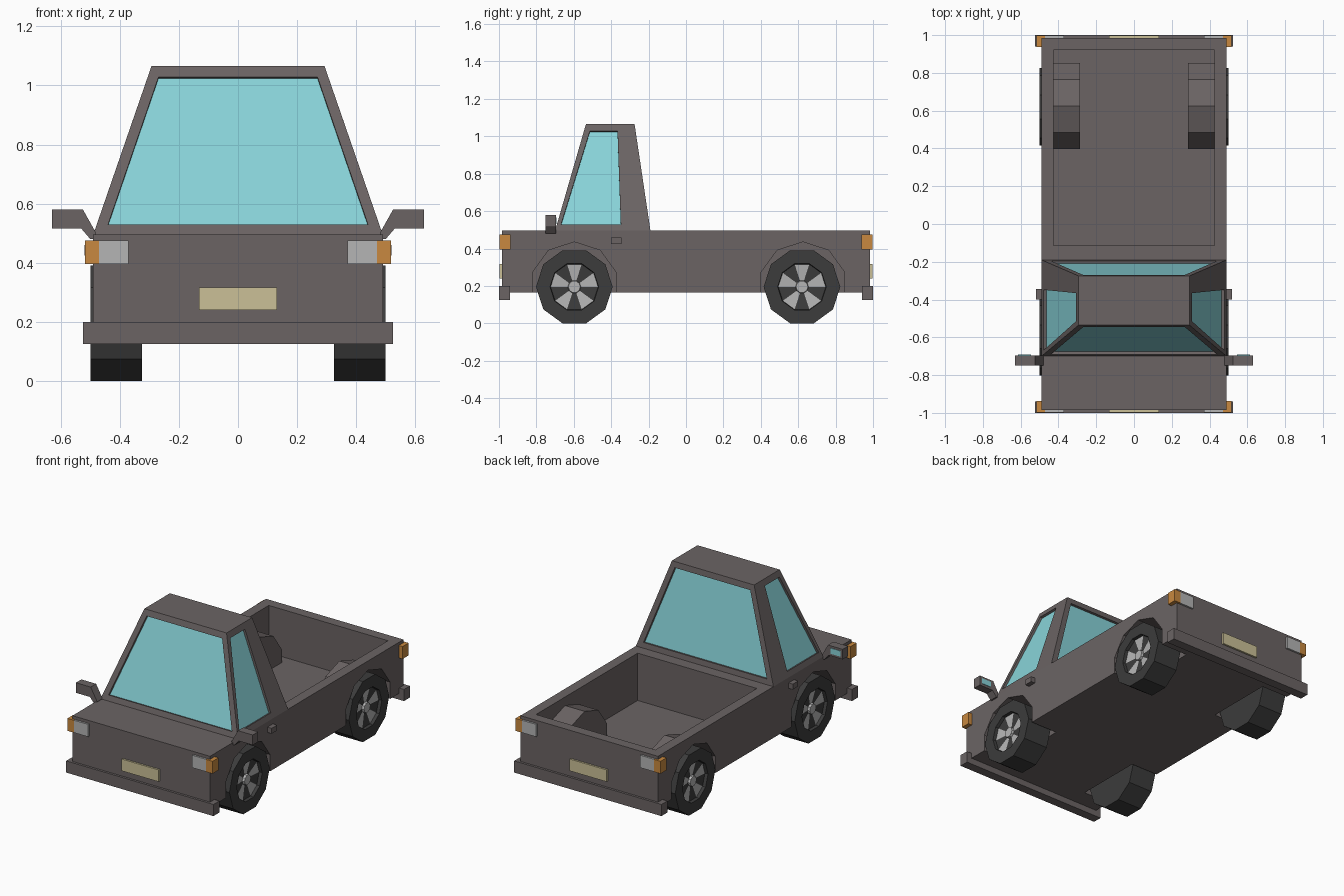
import bpy, bmesh
from math import sin, cos, radians
from mathutils import Vector

if "Cube" in bpy.data.objects:
    bpy.data.objects.remove(bpy.data.objects["Cube"])


def mat(name, r, g, b):
    m = bpy.data.materials.new(name)
    m.diffuse_color = (r, g, b, 1)
    m.use_nodes = True
    m.node_tree.nodes["Principled BSDF"].inputs["Base Color"].default_value = m.diffuse_color
    return m


PAINT = mat("paint", .147, .127, .127)
GLASS = mat("glass", .25, .66, .70)
AMBER = mat("amber", .58, .25, .05)
PLATE = mat("plate", .60, .53, .31)
RUBBER = mat("rubber", .045, .045, .045)
METAL = mat("metal", .46, .46, .46)


def finish(bm, name, *mats):
    bmesh.ops.recalc_face_normals(bm, faces=bm.faces)
    me = bpy.data.meshes.new(name)
    bm.to_mesh(me)
    bm.free()
    for m in mats:
        me.materials.append(m)
    ob = bpy.data.objects.new(name, me)
    bpy.context.collection.objects.link(ob)
    return ob


def prism(name, ring_a, ring_b, m):
    bm = bmesh.new()
    a = [bm.verts.new(p) for p in ring_a]
    b = [bm.verts.new(p) for p in ring_b]
    bm.faces.new(a)
    bm.faces.new(b[::-1])
    for i in range(len(a)):
        j = (i + 1) % len(a)
        bm.faces.new((a[i], b[i], b[j], a[j]))
    return finish(bm, name, m)


def box(name, x, y, z, m):
    ring = [(x[0], y[0]), (x[1], y[0]), (x[1], y[1]), (x[0], y[1])]
    return prism(name, [(*p, z[0]) for p in ring], [(*p, z[1]) for p in ring], m)


def arch(name, x, cy, r):
    # ten-sided drum with a corner at the top
    ring = [(cy + r * sin(radians(36 * k)), .2 + r * cos(radians(36 * k))) for k in range(10)]
    return prism(name, [(x[0], *p) for p in ring], [(x[1], *p) for p in ring], m=PAINT)


def combine(ob, tool, op):
    tool.hide_render = True
    mod = ob.modifiers.new(op, 'BOOLEAN')
    mod.operation, mod.solver, mod.object = op, 'EXACT', tool
    bpy.context.view_layer.objects.active = ob
    bpy.ops.object.modifier_apply(modifier=mod.name)
    bpy.data.objects.remove(tool)


FRONT, REAR = -.597, .625

# body with open bed and wheel wells
body = box("body", (-.49, .49), (-.985, .985), (.165, .495), PAINT)
combine(body, box("bed_cut", (-.425, .425), (-.115, .92), (.19, .6), PAINT), 'DIFFERENCE')
for s in (1, -1):
    hump = arch("hump", (s * .285, s * .45), REAR, .24)
    # keep the hump above the underside
    combine(hump, box("trim", (-1, 1), (-1, 1), (-.5, .175), PAINT), 'DIFFERENCE')
    combine(body, hump, 'UNION')
    for cy in (FRONT, REAR):
        combine(body, arch("well_cut", (s * .30, s * .60), cy, .235), 'DIFFERENCE')

# cabin: tapered shell with recessed windows
low = [Vector(p) for p in ((-.49, -.70, .495), (.49, -.70, .495), (.49, -.19, .495), (-.49, -.19, .495))]
top = [Vector(p) for p in ((-.293, -.535, 1.065), (.293, -.535, 1.065), (.293, -.275, 1.065), (-.293, -.275, 1.065))]
END = [(.04, .06), (.96, .06), (.94, .935), (.06, .935)]
RIGHT = [(.045, .06), (.69, .06), (.65, .935), (.115, .935)]
LEFT = [(1 - u, v) for u, v in (RIGHT[1], RIGHT[0], RIGHT[3], RIGHT[2])]
bm = bmesh.new()
bm.faces.new([bm.verts.new(p) for p in top])
bm.faces.new([bm.verts.new(p) for p in low])
for i, window in enumerate((END, RIGHT, END, LEFT)):
    j = (i + 1) % 4
    quad = [low[i], low[j], top[j], top[i]]
    inward = -(quad[1] - quad[0]).cross(quad[3] - quad[0]).normalized() * .015
    rim = [quad[0].lerp(quad[1], u).lerp(quad[3].lerp(quad[2], u), v) for u, v in window]
    loops = [[bm.verts.new(p) for p in ring] for ring in (quad, rim, [p + inward for p in rim])]
    for a, b in zip(loops, loops[1:]):
        for k in range(4):
            n = (k + 1) % 4
            bm.faces.new((a[k], a[n], b[n], b[k]))
    bm.faces.new(loops[2]).material_index = 1
bmesh.ops.remove_doubles(bm, verts=bm.verts, dist=.0001)
finish(bm, "cabin", PAINT, GLASS)


def wheel(name, s, cy):
    # lathe of ten segments; every other rim sector is a bright spoke
    profile = [(.205, .325), (.205, .50), (.13, .50), (.127, .48), (.035, .472), (.032, .487)]
    bm = bmesh.new()
    rings = [[bm.verts.new((s * x, cy + r * cos(radians(36 * k)), .195 + r * sin(radians(36 * k))))
              for k in range(10)] for r, x in profile]
    for n, (a, b) in enumerate(zip(rings, rings[1:])):
        for k in range(10):
            j = (k + 1) % 10
            f = bm.faces.new((a[k], a[j], b[j], b[k]))
            f.material_index = int(n == 4 or (n == 3 and k % 2 == 0))
    bm.faces.new(rings[0])
    bm.faces.new(rings[-1]).material_index = 1
    finish(bm, name, RUBBER, METAL)


# parts repeated left and right
for s, side in ((1, "right"), (-1, "left")):
    wheel("front_wheel_" + side, s, FRONT)
    wheel("rear_wheel_" + side, s, REAR - .005)
    box("door_handle_" + side, (s * .48, s * .52), (-.40, -.345), (.425, .46), PAINT)
    outline = [(.48, .50), (.525, .58), (.63, .58), (.63, .515), (.53, .515), (.50, .48), (.48, .48)]
    prism("mirror_" + side, [(s * x, -.75, z) for x, z in outline],
          [(s * x, -.695, z) for x, z in outline], PAINT)
    box("mirror_glass_" + side, (s * .545, s * .615), (-.70, -.692), (.53, .566), GLASS)
    for e, end in ((-1, "front"), (1, "rear")):
        box(f"{end}_lamp_{side}", (s * .37, s * .47), (e * .95, e * .997), (.395, .475), METAL)
        box(f"{end}_indicator_{side}", (s * .47, s * .517), (e * .937, e * .998), (.395, .475), AMBER)

# parts repeated front and rear
for e, end in ((-1, "front"), (1, "rear")):
    box(end + "_bumper", (-.525, .525), (e * .94, e * 1.0), (.125, .20), PAINT)
    box(end + "_plate", (-.132, .132), (e * .97, e * .997), (.24, .316), PLATE)
